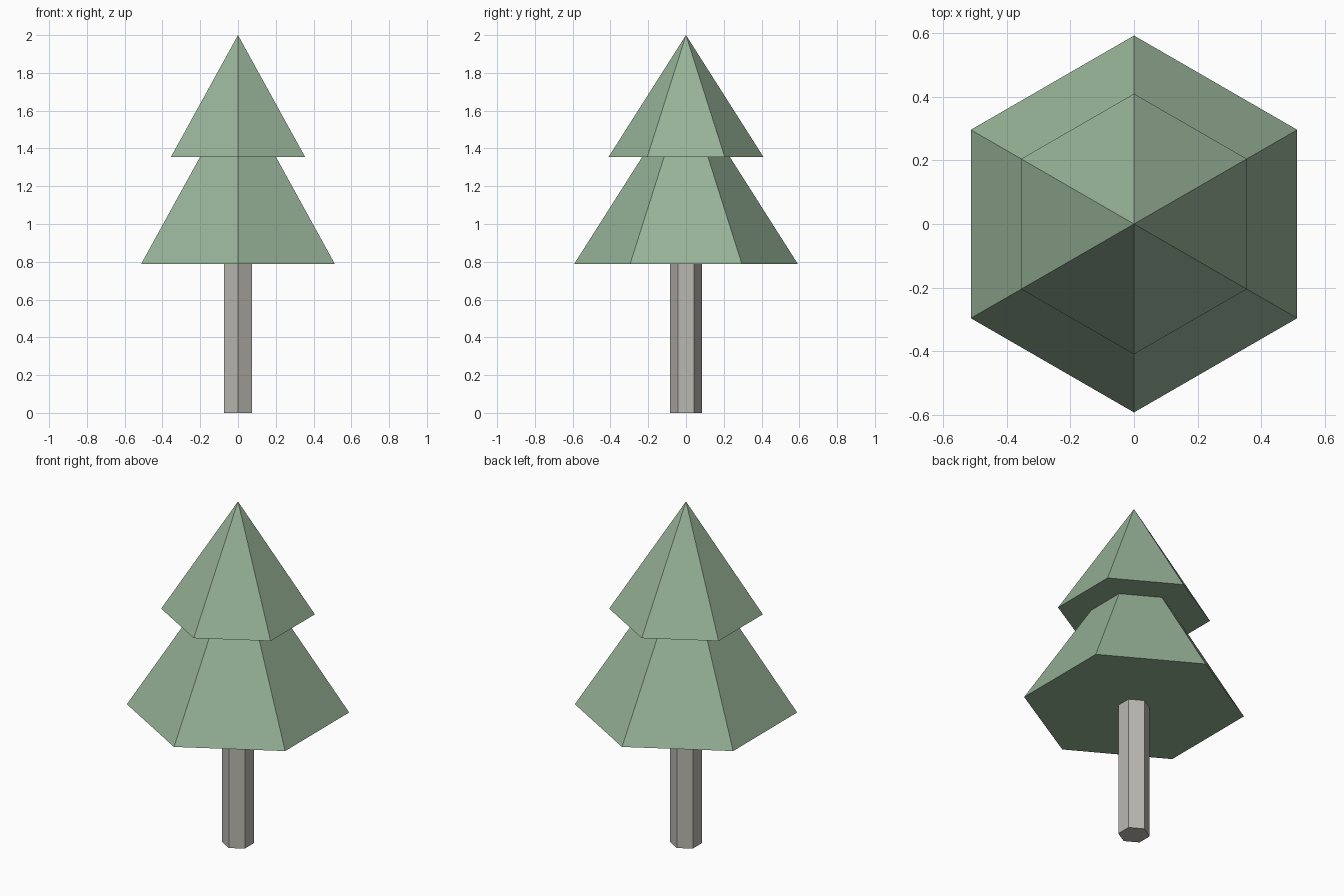
import bpy
import bmesh
from mathutils import Matrix

cube = bpy.data.objects.get("Cube")
if cube:
    bpy.data.objects.remove(cube, do_unlink=True)


def material(name, rgb):
    mat = bpy.data.materials.new(name)
    mat.use_nodes = True
    mat.diffuse_color = (*rgb, 1)
    mat.node_tree.nodes["Principled BSDF"].inputs["Base Color"].default_value = (*rgb, 1)
    return mat


def hex_part(name, z0, z1, r0, r1, mat):
    """Six-sided cone or prism with corners on the y axis."""
    bm = bmesh.new()
    bmesh.ops.create_cone(bm, cap_ends=True, segments=6, radius1=r0, radius2=r1,
                          depth=z1 - z0,
                          matrix=Matrix.Translation((0, 0, (z0 + z1) / 2)))
    bmesh.ops.remove_doubles(bm, verts=bm.verts, dist=0.0001)
    # Keep the corners on the y axis
    if max(v.co.x for v in bm.verts) > max(v.co.y for v in bm.verts):
        bmesh.ops.rotate(bm, verts=bm.verts, matrix=Matrix.Rotation(1.570796, 3, 'Z'))
    bmesh.ops.recalc_face_normals(bm, faces=bm.faces)
    mesh = bpy.data.meshes.new(name)
    bm.to_mesh(mesh)
    bm.free()
    mesh.materials.append(mat)
    obj = bpy.data.objects.new(name, mesh)
    bpy.context.collection.objects.link(obj)
    return obj


green = material("sage_green", (0.305, 0.445, 0.309))
bark = material("grey_bark", (0.491, 0.474, 0.434))

# Trunk and two tiers of foliage
hex_part("trunk", 0, 0.79, 0.085, 0.085, bark)
hex_part("lower_foliage", 0.787, 1.72, 0.593, 0, green)
hex_part("upper_foliage", 1.355, 2.0, 0.41, 0, green)
